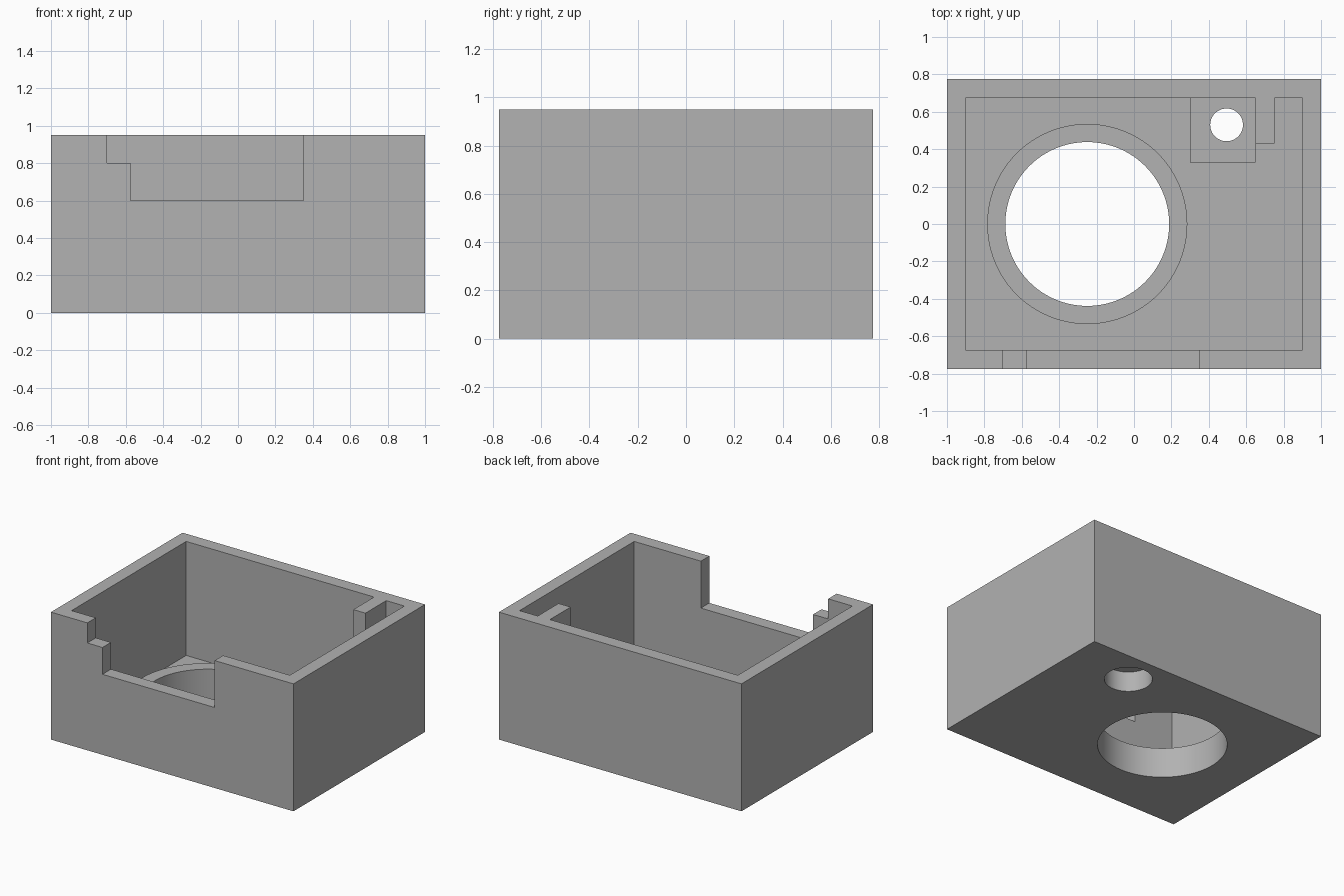
import bpy, bmesh, math
from mathutils import Vector

default = bpy.data.objects.get("Cube")
if default:
    bpy.data.objects.remove(default, do_unlink=True)

grey = bpy.data.materials.new("plain grey")
grey.use_nodes = True
COLOUR = (0.445, 0.445, 0.445, 1)
grey.diffuse_color = COLOUR
grey.node_tree.nodes["Principled BSDF"].inputs["Base Color"].default_value = COLOUR


def prism(name, points, direction):
    """Extrude a closed outline of 3D points along a direction."""
    bm = bmesh.new()
    face = bm.faces.new([bm.verts.new(p) for p in points])
    new = bmesh.ops.extrude_face_region(bm, geom=[face])["geom"]
    bmesh.ops.translate(bm, vec=Vector(direction),
                        verts=[v for v in new if isinstance(v, bmesh.types.BMVert)])
    bmesh.ops.recalc_face_normals(bm, faces=bm.faces)
    mesh = bpy.data.meshes.new(name)
    bm.to_mesh(mesh)
    bm.free()
    mesh.materials.append(grey)
    obj = bpy.data.objects.new(name, mesh)
    bpy.context.collection.objects.link(obj)
    return obj


def upright(name, outline, z0, z1):
    return prism(name, [(x, y, z0) for x, y in outline], (0, 0, z1 - z0))


def rect(x0, x1, y0, y1):
    return [(x0, y0), (x1, y0), (x1, y1), (x0, y1)]


def disc(x, y, r, n=96):
    return [(x + r * math.cos(math.tau * i / n), y + r * math.sin(math.tau * i / n))
            for i in range(n)]


def combine(body, other, operation):
    mod = body.modifiers.new(other.name, "BOOLEAN")
    mod.operation = operation
    mod.solver = "EXACT"
    mod.object = other
    bpy.context.view_layer.objects.active = body
    bpy.ops.object.modifier_apply(modifier=mod.name)
    bpy.data.objects.remove(other, do_unlink=True)


# Overall sizes
HALF_X, HALF_Y, HEIGHT = 1.0, 0.775, 0.95
IN_X, IN_Y, FLOOR = 0.9, 0.675, 0.1
OVER = HEIGHT + 0.1
big_hole = (-0.25, 0)
screw = (0.495, 0.53)

# Open box; the cavity outline leaves a rib standing on the back wall
body = upright("open_box_housing", rect(-HALF_X, HALF_X, -HALF_Y, HALF_Y), 0, HEIGHT)
cavity = [(-IN_X, -IN_Y), (IN_X, -IN_Y), (IN_X, IN_Y), (0.75, IN_Y),
          (0.75, 0.43), (0.65, 0.43), (0.65, IN_Y), (-IN_X, IN_Y)]
combine(body, upright("cavity", cavity, FLOOR, OVER), "DIFFERENCE")

# Stepped notch in the front wall
notch = [(-0.70, OVER), (-0.70, 0.8), (-0.575, 0.8), (-0.575, 0.6), (0.35, 0.6), (0.35, OVER)]
combine(body, prism("notch", [(x, -0.9, z) for x, z in notch], (0, 0.3, 0)), "DIFFERENCE")

# Raised collar and screw block on the floor
combine(body, upright("collar", disc(*big_hole, 0.535), 0.05, 0.225), "UNION")
combine(body, upright("screw_block", rect(0.3, 0.65, 0.33, 0.7), 0.05, 0.25), "UNION")

# Round opening, screw hole and its counterbore from below
combine(body, upright("opening", disc(*big_hole, 0.438), -0.1, 0.4), "DIFFERENCE")
combine(body, upright("screw_hole", disc(*screw, 0.0875, 64), -0.1, 0.4), "DIFFERENCE")
combine(body, upright("counterbore", disc(*screw, 0.1625, 64), -0.1, 0.15), "DIFFERENCE")

bpy.ops.object.select_all(action="DESELECT")
body.select_set(True)
bpy.context.view_layer.objects.active = body
bpy.ops.object.shade_smooth_by_angle(angle=math.radians(30))
